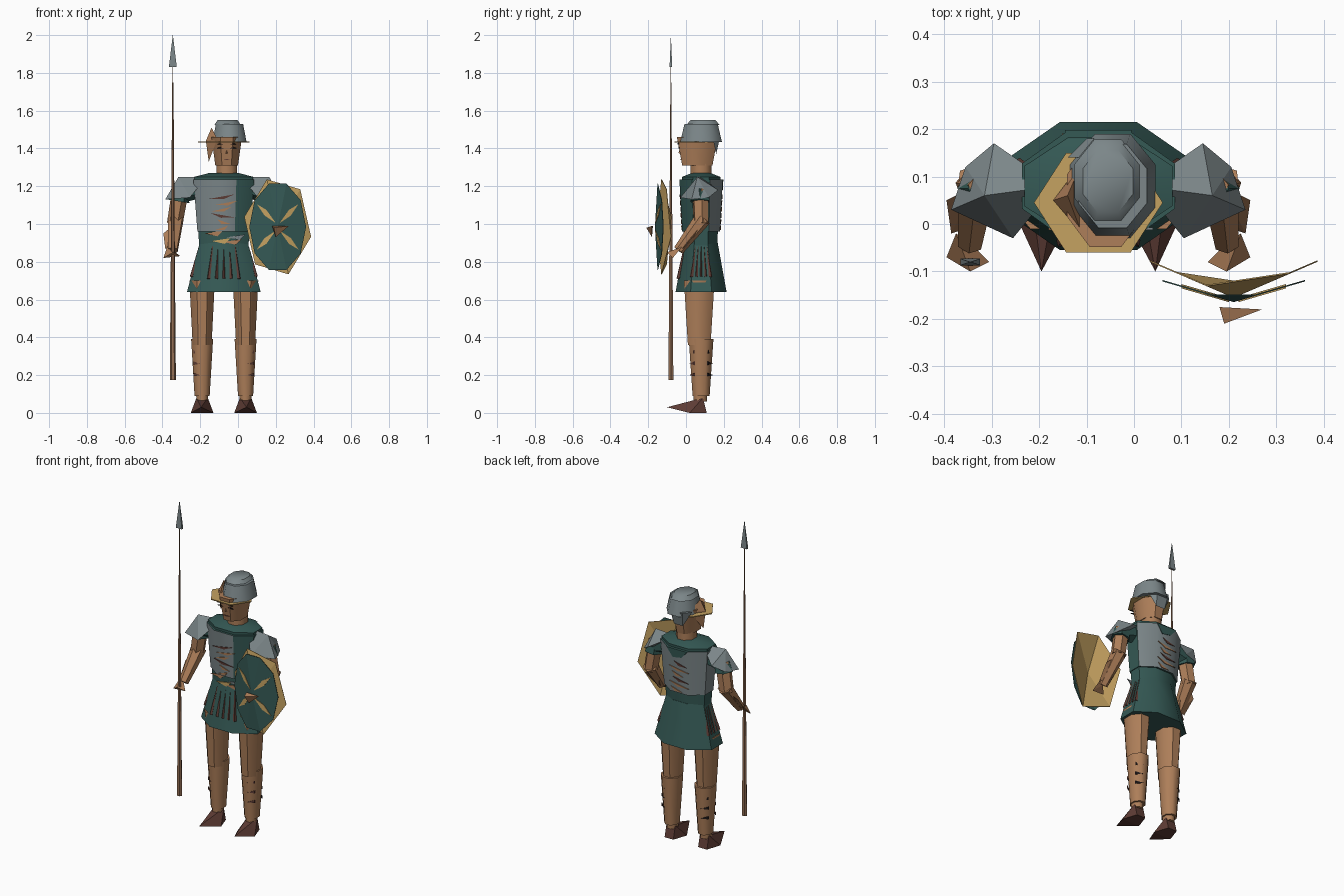
import bpy, bmesh, math, random
from mathutils import Matrix, Vector

cube = bpy.data.objects.get("Cube")
if cube:
    bpy.data.objects.remove(cube, do_unlink=True)
random.seed(4)


def paint(name, red, green, blue):
    material = bpy.data.materials.new(name)
    material.use_nodes = True
    colour = (red, green, blue, 1)
    material.diffuse_color = colour
    material.node_tree.nodes["Principled BSDF"].inputs["Base Color"].default_value = colour
    return material


skin = paint("tan skin", 0.42, 0.21, 0.1)
teal = paint("dark teal cloth", 0.035, 0.1, 0.09)
steel = paint("grey steel", 0.2, 0.24, 0.25)
gold = paint("pale gold", 0.56, 0.36, 0.12)
leather = paint("dark red leather", 0.11, 0.045, 0.035)
wood = paint("brown wood", 0.3, 0.16, 0.09)
black = paint("near black", 0.015, 0.01, 0.01)

MIDDLE = -0.075  # centre line of the body
DEPTH = 0.08     # body centre from front to back
HEAD = -0.06     # centre line of the head


def finish(name, bm, *materials, smooth=False):
    bmesh.ops.recalc_face_normals(bm, faces=bm.faces)
    mesh = bpy.data.meshes.new(name)
    bm.to_mesh(mesh)
    bm.free()
    for material in materials:
        mesh.materials.append(material)
    ob = bpy.data.objects.new(name, mesh)
    bpy.context.collection.objects.link(ob)
    if smooth:
        bpy.ops.object.select_all(action='DESELECT')
        bpy.context.view_layer.objects.active = ob
        ob.select_set(True)
        bpy.ops.object.shade_smooth_by_angle(angle=math.radians(50))
    return ob


def taper(name, material, x, y, bottom, top, width, depth, flare=1.0, sides=8, extra=()):
    """Upright faceted block; flare is the top size over the bottom size."""
    bm = bmesh.new()
    radius = 0.5 / math.cos(math.pi / sides)
    place = (Matrix.Translation((x, y, (bottom + top) / 2))
             @ Matrix.Diagonal((width, depth, top - bottom, 1))
             @ Matrix.Rotation(math.pi / sides, 4, 'Z'))
    bmesh.ops.create_cone(bm, cap_ends=True, segments=sides, radius1=radius,
                          radius2=radius * flare, depth=1, matrix=place)
    return finish(name, bm, material, *extra, smooth=True)


def limb(name, material, start, end, start_radius, end_radius, sides=6):
    """Tapered bar between two points."""
    start, end = Vector(start), Vector(end)
    along = end - start
    bm = bmesh.new()
    place = Matrix.Translation((start + end) / 2) @ along.to_track_quat('Z', 'Y').to_matrix().to_4x4()
    bmesh.ops.create_cone(bm, cap_ends=True, segments=sides, radius1=start_radius,
                          radius2=end_radius, depth=along.length, matrix=place)
    finish(name, bm, material, smooth=True)


def hull(name, material, points):
    bm = bmesh.new()
    for point in points:
        bm.verts.new(point)
    bmesh.ops.convex_hull(bm, input=bm.verts)
    finish(name, bm, material)


def plate(name, material, points, thickness=(0, 0.006, 0)):
    thickness = Vector(thickness)
    hull(name, material, [Vector(p) + thickness * s for p in points for s in (-0.5, 0.5)])


# Torso, collar and armour; the armour's left front corner and flank are cloth
taper("tunic_torso", teal, MIDDLE, DEPTH, 0.88, 1.25, 0.26, 0.17, 1.2)
taper("tunic_collar", teal, MIDDLE, DEPTH, 1.25, 1.27, 0.31, 0.2, 0.5)
armour = taper("chest_armour", steel, MIDDLE, DEPTH, 0.96, 1.235, 0.28, 0.2, 1.15, extra=[teal])
for face in armour.data.polygons:
    upright = abs(face.normal.z) < 0.5
    if not upright or (face.normal.y < 0.3 and face.center.x > 0):
        face.material_index = 1


def on_armour(across, z, front):
    return MIDDLE + across, DEPTH + front * (0.101 + (z - 0.96) / 20), z


# Slanting straps across the chest and back
for front in (-1, 1):
    for row in range(6):
        z = 0.98 + row * 0.033
        x = random.uniform(-0.02, 0.02)
        half = random.uniform(0.03, 0.07)
        lift = random.choice([-0.012, 0.012])
        plate("armour_strap", leather if row % 3 == 2 else skin,
              [on_armour(x - half, z - lift, front), on_armour(x + half, z + lift, front),
               on_armour(x + lift, z - 0.013, front)])
plate("back_collar", teal, [on_armour(-0.07, 1.235, 1), on_armour(0.07, 1.235, 1),
                            on_armour(0.03, 1.18, 1), on_armour(-0.03, 1.19, 1)])

# Skirt, waist trim and hanging leather strips
taper("skirt", teal, MIDDLE, DEPTH, 0.64, 0.9, 0.39, 0.27, 0.65)
for name, material, x, z in (("waist_tie", skin, -0.13, 0.95), ("waist_trim", steel, -0.01, 0.93),
                             ("waist_clasp", gold, -0.09, 0.91), ("waist_end", skin, -0.03, 0.905)):
    plate(name, material, [(x - 0.05, -0.01, z), (x + 0.05, -0.01, z + 0.015), (x + 0.02, -0.01, z - 0.015)])
for column in (-1, -0.5, 0, 0.5, 1):
    limb("front_strip", leather, (MIDDLE + column * 0.06, -0.008, 0.88),
         (MIDDLE + column * 0.08, -0.04, 0.71), 0.003, 0.01, 4)
    for side in (-1, 1):
        limb("side_strip", leather, (MIDDLE + side * 0.13, DEPTH + column * 0.03, 0.88),
             (MIDDLE + side * 0.17, DEPTH + column * 0.05, 0.72), 0.003, 0.01, 4)

# Legs, arms and shoulders, mirrored about the centre line
for label, side in (("right", -1), ("left", 1)):
    def at(x, y, z):
        return MIDDLE + side * x, y, z

    leg = MIDDLE + side * 0.115
    taper(label + "_thigh", skin, leg, 0.07, 0.36, 0.7, 0.1, 0.12, 1.35)
    taper(label + "_shin", skin, leg, 0.075, 0.06, 0.38, 0.06, 0.07, 1.4)
    taper(label + "_greave", skin, leg, 0.08, 0.09, 0.39, 0.08, 0.09, 1.45)
    for lace in range(3):
        z = 0.2 + lace * 0.06
        for end, colour in ((-1, leather), (1, black)):
            plate(label + "_greave_lace", colour,
                  [at(0.125, DEPTH + end * 0.06, z), at(0.16, DEPTH + end * 0.035, z + 0.012),
                   at(0.16, DEPTH + end * 0.035, z - 0.006)])

    # Wedge boot
    boot = [at(0.12, -0.1, 0.03)]
    for edge in (-1, 1):
        boot += [at(0.115 + edge * 0.06, 0.02, 0), at(0.115 + edge * 0.03, 0.11, 0),
                 at(0.115 + edge * 0.03, 0.09, 0.08)]
    hull(label + "_boot", leather, boot)

    # Arm bent forward at the elbow
    shoulder, elbow, wrist = at(0.23, 0.075, 1.18), at(0.26, 0.08, 1), at(0.27, -0.04, 0.86)
    limb(label + "_shoulder", teal, at(0.12, 0.075, 1.19), at(0.23, 0.075, 1.16), 0.05, 0.05)
    limb(label + "_sleeve", teal, shoulder, at(0.24, 0.075, 1.12), 0.045, 0.058)
    limb(label + "_upper_arm", skin, shoulder, elbow, 0.045, 0.042)
    limb(label + "_forearm", skin, at(0.255, 0.09, 1.03), wrist, 0.045, 0.028)
    hull(label + "_hand", skin, [wrist, at(0.32, -0.07, 0.82), at(0.23, -0.08, 0.83),
                                 at(0.27, -0.1, 0.85), at(0.3, -0.02, 0.88)])
    hull(label + "_cuff", skin, [elbow, at(0.32, 0.05, 0.95), at(0.23, 0.05, 0.95),
                                 at(0.31, -0.02, 0.87), at(0.25, 0, 0.87)])
    # Broad faceted plate sloping down over the shoulder
    hull(label + "_shoulder_plate", steel, [at(0.22, 0.17, 1.18), at(0.31, 0.03, 1.13),
                                            at(0.18, -0.03, 1.14), at(0.09, 0.08, 1.25),
                                            at(0.24, 0.06, 1.25), at(0.28, 0.12, 1.14)])

# Head and face
taper("neck", skin, HEAD, DEPTH, 1.22, 1.34, 0.11, 0.11)
taper("head", skin, HEAD, 0.06, 1.31, 1.46, 0.12, 0.16, 1.35)
hull("nose", skin, [(HEAD, -0.03, 1.41), (HEAD, -0.04, 1.375),
                    (HEAD - 0.015, -0.02, 1.37), (HEAD + 0.015, -0.02, 1.37)])
for side in (-1, 1):
    x = HEAD + side * 0.035
    for name, z, y in (("eye", 1.4, -0.037), ("brow", 1.42, -0.041)):
        plate(name, black, [(x - 0.02, y, z), (x + 0.02, y, z), (x, y, z + 0.008)])
plate("mouth", leather, [(HEAD - 0.02, -0.027, 1.345), (HEAD + 0.02, -0.027, 1.345), (HEAD, -0.027, 1.338)])
hull("right_cheek_flap", skin, [(-0.17, 0.05, 1.44), (-0.11, -0.02, 1.45), (-0.11, 0.13, 1.45),
                                (-0.155, 0.05, 1.33), (-0.14, 0.06, 1.51)])

# Helmet: bowl, crown, thin brim and neck guard
taper("helmet_bowl", steel, -0.045, DEPTH, 1.435, 1.53, 0.18, 0.22, 0.8)
taper("helmet_crown", steel, -0.055, 0.09, 1.525, 1.55, 0.14, 0.175, 0.75)
taper("helmet_brim", gold, MIDDLE, 0.045, 1.432, 1.438, 0.235, 0.21, sides=6)
hull("helmet_neck_guard", steel,
     [(HEAD + side * spread, y, z) for side in (-1, 1)
      for spread, y, z in ((0.08, 0.14, 1.46), (0.04, 0.18, 1.46), (0.03, 0.16, 1.37))])

# Shield: teal face over a gold back with corners poking out, both folded upright
BOSS = Vector((0.21, -0.163, 0.985))


def folded(x, z, slope):
    return BOSS + Vector((x, slope * abs(x), z))


def shield_sheet(name, material, sides, start, width, height, slope, setback):
    bm = bmesh.new()
    shift = Vector((0, setback, 0))
    centre = bm.verts.new(BOSS + shift)
    ring = []
    for step in range(sides):
        turn = start + math.tau * step / sides
        ring.append(bm.verts.new(folded(width * math.cos(turn), height * math.sin(turn), slope) + shift))
    for first, second in zip(ring, ring[1:] + ring[:1]):
        bm.faces.new((centre, first, second))
    sheet = finish(name, bm, material)
    solid = sheet.modifiers.new("thickness", 'SOLIDIFY')
    solid.thickness = 0.003
    solid.offset = 0


shield_sheet("shield_face", teal, 10, 0, 0.15, 0.24, 0.29, 0)
shield_sheet("shield_back", gold, 6, -0.2, 0.18, 0.265, 0.43, 0.009)
for across in (-1, 1):
    for up in (-1, 1):
        ray = [(0.01, 0.02), (0.06, 0.09), (0.11, 0.12), (0.07, 0.06)]
        plate("shield_ray", gold, [folded(across * x, up * z, 0.29) for x, z in ray], (0, 0.009, 0))
hull("shield_boss", skin, [(0.18, -0.175, 0.99), (0.27, -0.18, 0.99),
                           (0.19, -0.21, 0.98), (0.2, -0.18, 0.93)])

# Spear: tapering shaft, thin tang and blade
SPEAR = (-0.345, -0.08)
taper("spear_shaft", wood, *SPEAR, 0.175, 1.75, 0.028, 0.026, 0.2, sides=6)
taper("spear_tang", wood, *SPEAR, 1.74, 1.84, 0.002, 0.003, sides=4)
taper("spear_head", steel, *SPEAR, 1.83, 2, 0.042, 0.014, 0.02, sides=4)
